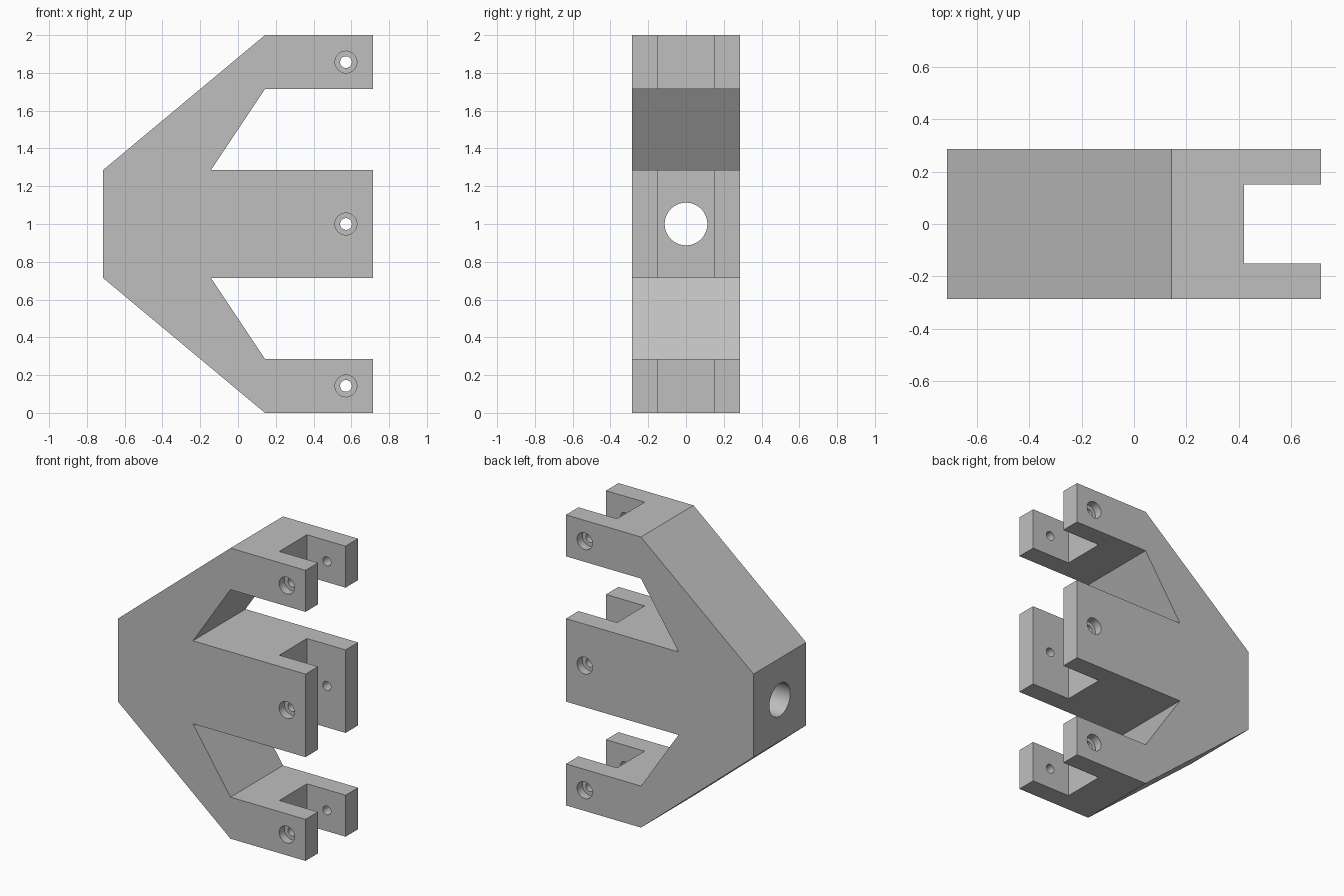
import bpy
import bmesh
from math import pi

cube = bpy.data.objects.get("Cube")
if cube:
    bpy.data.objects.remove(cube, do_unlink=True)

U = 1 / 7            # design module
DEPTH = 2 * U        # half thickness of the bracket in y

grey = bpy.data.materials.new("plain grey")
grey.use_nodes = True
colour = (0.52, 0.52, 0.52, 1)
grey.diffuse_color = colour
grey.node_tree.nodes["Principled BSDF"].inputs["Base Color"].default_value = colour

# Three-pronged side profile, upper half mirrored to the lower half
upper = [(-5, 9), (1, 14), (5, 14), (5, 12), (1, 12), (-1, 9), (5, 9)]
profile = upper + [(x, 14 - z) for x, z in reversed(upper)]

bm = bmesh.new()
face = bm.faces.new([bm.verts.new((x * U, -DEPTH, z * U)) for x, z in profile])
extruded = bmesh.ops.extrude_face_region(bm, geom=[face])
moved = [v for v in extruded["geom"] if isinstance(v, bmesh.types.BMVert)]
bmesh.ops.translate(bm, verts=moved, vec=(0, 2 * DEPTH, 0))
bmesh.ops.recalc_face_normals(bm, faces=bm.faces)
mesh = bpy.data.meshes.new("bracket")
bm.to_mesh(mesh)
bm.free()
mesh.materials.append(grey)
bracket = bpy.data.objects.new("bracket", mesh)
bpy.context.collection.objects.link(bracket)


def cut(cutter):
    """Subtract the cutter from the bracket, then discard it."""
    cutter.hide_render = True
    cutter.data.materials.append(grey)
    mod = bracket.modifiers.new("cut", "BOOLEAN")
    mod.operation = "DIFFERENCE"
    mod.solver = "EXACT"
    mod.object = cutter
    bpy.ops.object.select_all(action="DESELECT")
    bpy.context.view_layer.objects.active = bracket
    bracket.select_set(True)
    bpy.ops.object.modifier_apply(modifier=mod.name)
    bpy.data.objects.remove(cutter, do_unlink=True)


def drill(radius, length, location, rotation, sides=32):
    bpy.ops.mesh.primitive_cylinder_add(vertices=sides, radius=radius, depth=length,
                                        location=location, rotation=rotation)
    cut(bpy.context.object)


# Fork slot through all three prongs
bpy.ops.mesh.primitive_cube_add(size=1, location=(0.92, 0, 1))
slot = bpy.context.object
slot.scale = (1, 0.3, 3)
cut(slot)

# Main bore along the middle prong
drill(0.113, 3, (0, 0, 1), (0, pi / 2, 0), 48)

# Bolt holes with a counterbore on the front and back
for z in (U, 1, 13 * U):
    drill(0.031, 2, (4 * U, 0, z), (pi / 2, 0, 0))
    for side in (-1, 1):
        drill(0.058, 0.114, (4 * U, side * DEPTH, z), (pi / 2, 0, 0))

bpy.ops.object.select_all(action="DESELECT")
bracket.select_set(True)
bpy.context.view_layer.objects.active = bracket
bpy.ops.object.shade_smooth_by_angle(angle=pi / 6)
